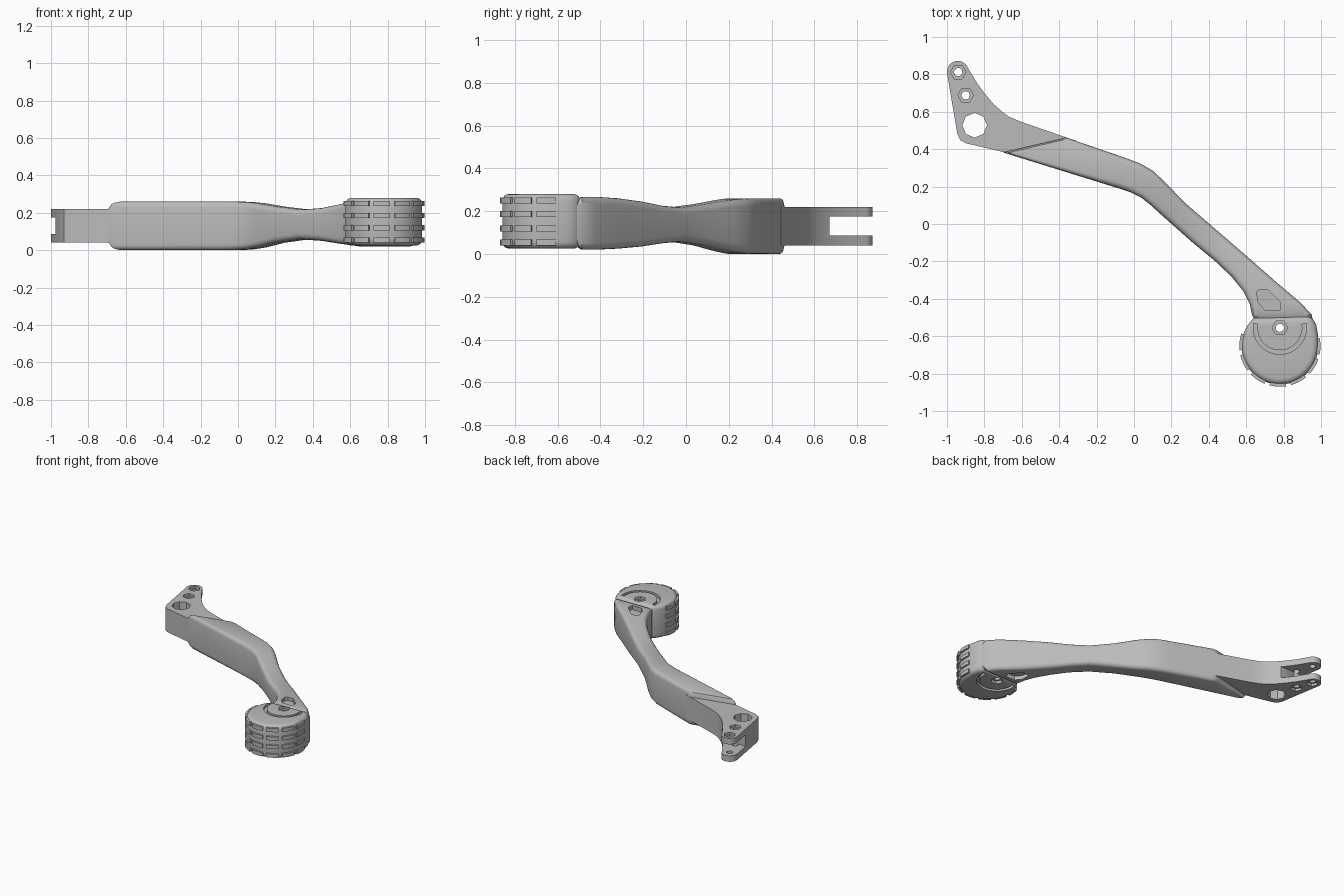
import bpy, bmesh
from math import sin, cos, radians
from mathutils import Vector

cube = bpy.data.objects.get("Cube")
if cube:
    bpy.data.objects.remove(cube, do_unlink=True)

grey = bpy.data.materials.new("plain grey")
grey.use_nodes = True
grey.diffuse_color = (0.5, 0.5, 0.5, 1)
grey.node_tree.nodes["Principled BSDF"].inputs["Base Color"].default_value = (0.5, 0.5, 0.5, 1)


def finish(name, bm):
    bmesh.ops.recalc_face_normals(bm, faces=bm.faces)
    mesh = bpy.data.meshes.new(name)
    bm.to_mesh(mesh)
    bm.free()
    mesh.materials.append(grey)
    ob = bpy.data.objects.new(name, mesh)
    bpy.context.collection.objects.link(ob)
    return ob


def prism(name, outline, low, high):
    """Flat outline extruded from low to high."""
    bm = bmesh.new()
    face = bm.faces.new([bm.verts.new((x, y, low)) for x, y in outline])
    top = bmesh.ops.extrude_face_region(bm, geom=[face])["geom"]
    verts = [v for v in top if isinstance(v, bmesh.types.BMVert)]
    bmesh.ops.translate(bm, verts=verts, vec=(0, 0, high - low))
    return finish(name, bm)


def arc(centre, radius, start, end, steps):
    angles = [radians(start + (end - start) * i / steps) for i in range(steps + 1)]
    return [(centre[0] + radius * cos(a), centre[1] + radius * sin(a)) for a in angles]


def ring_part(centre, inner, outer, start, end, steps):
    return arc(centre, outer, start, end, steps) + arc(centre, inner, end, start, steps)


def disc(centre, radius, sides):
    return arc(centre, radius, 0, 360, sides)[:-1]


def apply(ob, mod):
    bpy.context.view_layer.objects.active = ob
    bpy.ops.object.modifier_apply(modifier=mod.name)


def cut(ob, outline, low, high):
    cutter = prism("cutter", outline, low, high)
    cutter.hide_render = True
    mod = ob.modifiers.new("cut", "BOOLEAN")
    mod.operation = "DIFFERENCE"
    mod.solver = "EXACT"
    mod.object = cutter
    apply(ob, mod)
    bpy.data.objects.remove(cutter, do_unlink=True)


def bolt_hole(ob, centre, low, high, depth):
    """Round through hole with a hexagonal pocket on both faces."""
    cut(ob, disc(centre, 0.022, 16), low - 0.1, high + 0.1)
    cut(ob, disc(centre, 0.042, 6), high - depth, high + 0.1)
    cut(ob, disc(centre, 0.042, 6), low - 0.1, low + depth)


# Forked mounting plate at the back end
tip = (-0.942, 0.814)
plate_outline = [(-0.945, 0.485), (-0.93, 0.45), (-0.9, 0.432), (-0.7, 0.385),
                 (-0.5, 0.335), (-0.3, 0.38), (-0.31, 0.445), (-0.6, 0.545),
                 (-0.665, 0.572), (-0.7, 0.596), (-0.75, 0.64), (-0.8, 0.7),
                 (-0.84, 0.755)] + arc(tip, 0.058, 20, 188, 12)
plate = prism("mounting_plate", plate_outline, 0.04, 0.22)
cut(plate, [(-1.2, 0.67), (-0.6, 0.67), (-0.6, 1), (-1.2, 1)], 0.086, 0.174)
cut(plate, disc((-0.852, 0.528), 0.066, 8), -0.1, 0.4)
for hole in ((-0.94, 0.812), (-0.9, 0.688)):
    bolt_hole(plate, hole, 0.04, 0.22, 0.018)

# Bent arm: rounded sections given by outer edge, inner edge, bottom and top
sections = [
    ((-0.36, 0.462), (-0.7, 0.383), 0.03, 0.235),
    ((-0.345, 0.457), (-0.685, 0.378), 0.008, 0.255),
    ((-0.32, 0.447), (-0.66, 0.37), 0, 0.26),
    ((-0.05, 0.355), (-0.08, 0.19), 0, 0.26),
    ((0.03, 0.325), (-0.02, 0.17), 0, 0.26),
    ((0.1, 0.285), (0.04, 0.14), 0.005, 0.257),
    ((0.17, 0.22), (0.09, 0.1), 0.015, 0.25),
    ((0.27, 0.115), (0.19, 0.01), 0.04, 0.233),
    ((0.4, 0.003), (0.32, -0.105), 0.058, 0.217),
    ((0.5, -0.083), (0.43, -0.195), 0.05, 0.225),
    ((0.62, -0.187), (0.52, -0.28), 0.035, 0.245),
    ((0.76, -0.31), (0.585, -0.36), 0.025, 0.26),
    ((0.89, -0.42), (0.62, -0.43), 0.02, 0.267),
    ((0.95, -0.485), (0.632, -0.49), 0.02, 0.267),
    ((0.96, -0.53), (0.66, -0.53), 0.05, 0.24),
]
bm = bmesh.new()
rings = []
for outer, inner, low, high in sections:
    a, b = Vector((*outer, 0)), Vector((*inner, 0))
    middle = (a + b) / 2 + Vector((0, 0, (low + high) / 2))
    across, radius = (a - b).normalized(), 0.032
    half_w, half_h = (a - b).length / 2 - radius, (high - low) / 2 - radius
    ring = []
    for corner, (sx, sz) in enumerate(((1, 1), (-1, 1), (-1, -1), (1, -1))):
        for u, w in arc((sx * half_w, sz * half_h), radius, corner * 90, corner * 90 + 90, 4):
            ring.append(bm.verts.new(middle + across * u + Vector((0, 0, w))))
    rings.append(ring)
for r, s in zip(rings, rings[1:]):
    for i in range(len(r)):
        j = (i + 1) % len(r)
        bm.faces.new((r[i], r[j], s[j], s[i]))
bm.faces.new(rings[0])
bm.faces.new(rings[-1])
arm = finish("arm", bm)

# Recessed pocket near the wheel, on both faces
pocket = [(0.655, -0.365), (0.67, -0.352), (0.715, -0.352), (0.785, -0.42),
          (0.78, -0.462), (0.7, -0.46), (0.665, -0.42)]
cut(arm, pocket, 0.235, 0.4)
cut(arm, pocket, -0.1, 0.05)

# Wheel body with a shoulder running into the arm
axle = (0.78, -0.653)
hub = (0.78, -0.555)
body = arc(axle, 0.205, 133, 360, 48) + [(0.985, -0.6), (0.975, -0.54), (0.948, -0.492)]
wheel = prism("wheel_body", body, 0.025, 0.28)
bevel = wheel.modifiers.new("round", "BEVEL")
bevel.width = 0.032
bevel.segments = 4
bevel.limit_method = "ANGLE"
bevel.angle_limit = radians(60)
apply(wheel, bevel)

# Curved groove round the hub, and the axle bolt
groove = ring_part(hub, 0.12, 0.142, 170, 370, 28)
cut(wheel, groove, 0.258, 0.4)
cut(wheel, groove, -0.1, 0.047)
bolt_hole(wheel, hub, 0.025, 0.28, 0.02)

# Raised tread bars in rows round the exposed rim
for column in range(-3, 4):
    angle = 267 + 31 * column
    bar = ring_part(axle, 0.175, 0.217, angle - 12, angle + 12, 4)
    for z in (0.054, 0.12, 0.186, 0.25):
        prism("tread_bar", bar, z - 0.014, z + 0.014)

# Smooth shading with sharp edges kept
for ob in bpy.context.scene.objects:
    ob.select_set(ob.type == "MESH")
bpy.context.view_layer.objects.active = arm
bpy.ops.object.shade_smooth_by_angle(angle=radians(35))
